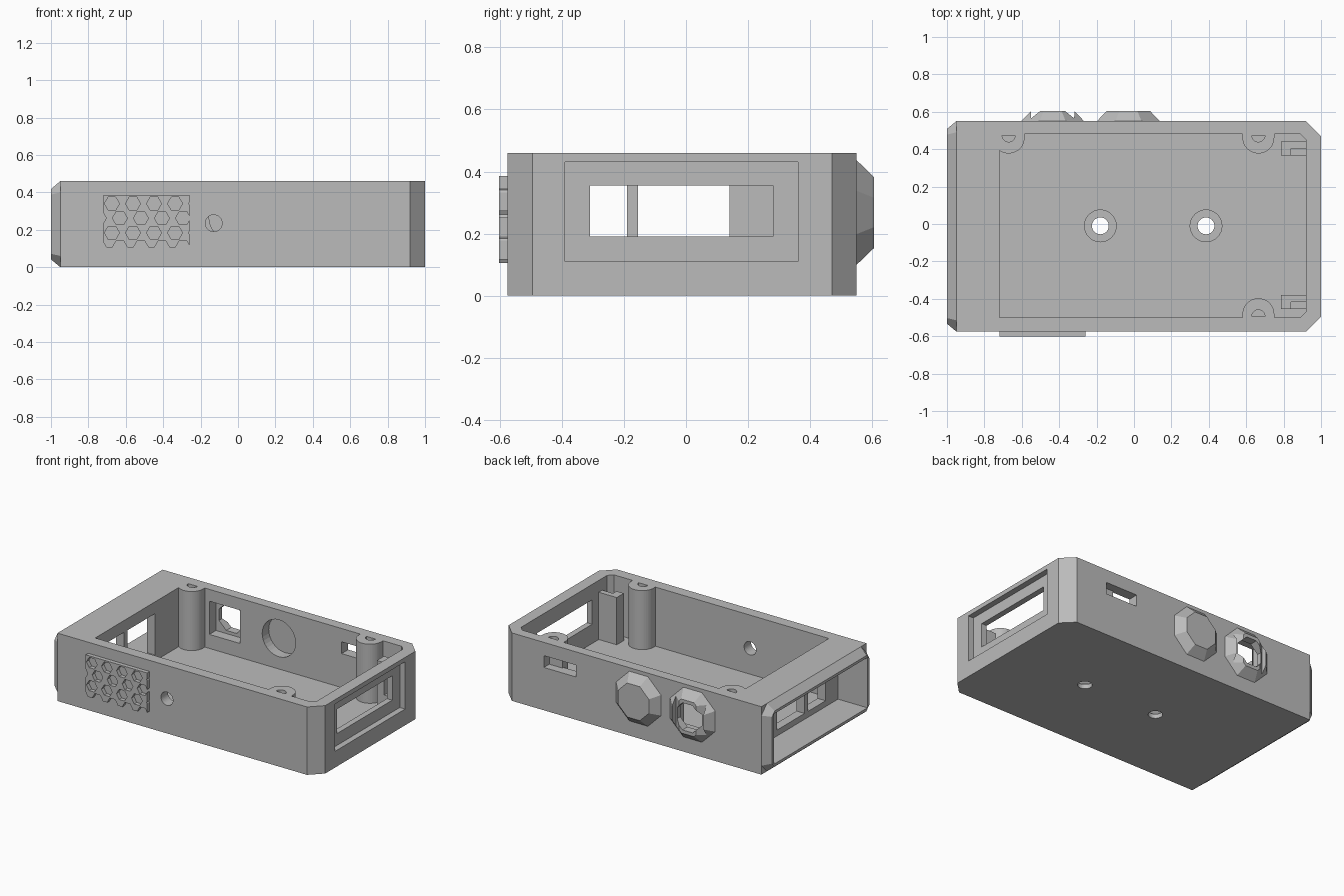
import bpy, bmesh, math
from mathutils import Vector

if "Cube" in bpy.data.objects:
    bpy.data.objects.remove(bpy.data.objects["Cube"])

grey = bpy.data.materials.new("matte grey")
grey.use_nodes = True
grey.diffuse_color = (0.5, 0.5, 0.5, 1)
grey.node_tree.nodes["Principled BSDF"].inputs["Base Color"].default_value = (0.5, 0.5, 0.5, 1)


def place(axis, u, v, w):
    """Profile point (u, v) at distance w along the axis."""
    return {"x": (w, u, v), "y": (u, w, v), "z": (u, v, w)}[axis]


def lofts(name, axis, parts):
    """Closed solids, each a list of (profile, distance) sections."""
    bm = bmesh.new()
    for sections in parts:
        rings = [[bm.verts.new(place(axis, u, v, w)) for u, v in pts] for pts, w in sections]
        n = len(rings[0])
        bm.faces.new(rings[0])
        bm.faces.new(rings[-1])
        for a, b in zip(rings, rings[1:]):
            for i in range(n):
                j = (i + 1) % n
                bm.faces.new((a[i], a[j], b[j], b[i]))
    bmesh.ops.recalc_face_normals(bm, faces=bm.faces)
    mesh = bpy.data.meshes.new(name)
    bm.to_mesh(mesh)
    bm.free()
    mesh.materials.append(grey)
    ob = bpy.data.objects.new(name, mesh)
    bpy.context.scene.collection.objects.link(ob)
    return ob


def prism(name, axis, pts, a, b):
    return lofts(name, axis, [[(pts, a), (pts, b)]])


def rect(u0, u1, v0, v1, cut=0):
    if not cut:
        return [(u0, v0), (u1, v0), (u1, v1), (u0, v1)]
    return [(u0 + cut, v0), (u1 - cut, v0), (u1, v0 + cut), (u1, v1 - cut),
            (u1 - cut, v1), (u0 + cut, v1), (u0, v1 - cut), (u0, v0 + cut)]


def ngon(u, v, r, n=32, start=0.0, sweep=math.tau):
    steps = n if sweep == math.tau else n - 1
    return [(u + r * math.cos(start + sweep * i / steps),
             v + r * math.sin(start + sweep * i / steps)) for i in range(n)]


def octagon(u, v, apothem):
    return ngon(u, v, apothem / math.cos(math.pi / 8), 8, math.pi / 8)


def boolean(ob, tool, operation="DIFFERENCE"):
    """Apply the tool to the object and discard the tool."""
    mod = ob.modifiers.new("cut", "BOOLEAN")
    mod.operation, mod.object, mod.solver = operation, tool, "EXACT"
    bpy.context.view_layer.update()
    mesh = bpy.data.meshes.new_from_object(ob.evaluated_get(bpy.context.evaluated_depsgraph_get()))
    ob.modifiers.clear()
    ob.data = mesh
    bpy.data.objects.remove(tool)


def cut(ob, axis, pts, a, b):
    boolean(ob, prism("cutter", axis, pts, a, b))


TOP, FLOOR, FRONT, BACK = 0.46, 0.06, -0.575, 0.55
IN_FRONT, IN_BACK, IN_LEFT, IN_RIGHT = -0.5, 0.48, -0.72, 0.92

# Case body with chamfered corners at one end
body = prism("case_body", "z", [(-0.95, FRONT), (0.92, FRONT), (1, FRONT + 0.08), (1, BACK - 0.08),
                                (0.92, BACK), (-0.95, BACK)], 0, TOP)

# Open tray
cut(body, "z", [(IN_LEFT, IN_FRONT), (IN_RIGHT - 0.03, IN_FRONT), (IN_RIGHT, IN_FRONT + 0.03),
                (IN_RIGHT, IN_BACK - 0.03), (IN_RIGHT - 0.03, IN_BACK), (IN_LEFT, IN_BACK)], FLOOR, 0.6)

# Tapered rim and the pocket behind it
rim = lofts("end_rim", "x", [[(rect(FRONT, BACK, 0, TOP, 0.06), -0.95),
                              (rect(FRONT + 0.042, BACK - 0.042, 0.042, TOP - 0.042, 0.03), -1)]])
pocket = rect(FRONT + 0.062, BACK - 0.062, 0.06, TOP - 0.06)
cut(rim, "x", pocket, -1.1, -0.9)
cut(body, "x", pocket, -1.1, -0.78)

# Windows in the partition
for y0, y1 in ((-0.38, -0.19), (-0.155, 0.14)):
    cut(body, "x", rect(y0, y1, 0.1, 0.38), -0.85, -0.7)

# Framed window in the chamfered end
cut(body, "x", rect(-0.39, 0.36, 0.11, 0.43), 0.96, 1.1)
cut(body, "x", rect(-0.31, 0.28, 0.19, 0.355), 0.85, 1.1)

# Floor screw holes with counterbores
for x in (-0.18, 0.385):
    cut(body, "z", ngon(x, -0.01, 0.085), 0.03, 0.1)
    cut(body, "z", ngon(x, -0.01, 0.045), -0.1, 0.1)

# Wall openings: slot, round recess, square hole and front round hole
cut(body, "y", rect(0.44, 0.68, 0.29, 0.37), 0.4, 0.7)
cut(body, "y", ngon(-0.03, 0.268, 0.125), 0.4, 0.575)
cut(body, "y", rect(-0.55, -0.32, 0.155, 0.38), 0.4, 0.7)
cut(body, "y", ngon(-0.13, 0.235, 0.045), -0.7, -0.4)

# Screw posts with half-round holes
for name, x, y, side in (("post_back_right", -0.67, 0.462, 1), ("post_back_left", 0.665, 0.462, 1),
                         ("post_front_left", 0.665, -0.482, -1)):
    wall = y + side * 0.03
    arc = ngon(x, y, 0.085, 24, 0, -side * math.pi)
    left = max(x - 0.085, IN_LEFT - 0.01)
    arc = [(max(u, left), v) for u, v in arc]
    post = prism(name, "z", arc + [(left, wall), (x + 0.085, wall)], FLOOR - 0.005, TOP)
    hole = ngon(x, y + side * 0.012, 0.035, 16, 0, -side * math.pi)
    cut(post, "z", hole, 0.2, 0.6)
    cut(body, "z", hole, 0.2, 0.6)
    boolean(body, post, "UNION")

# Stepped board clips in the chamfered corners
for name, y0, y1 in (("clip_back", 0.365, 0.44), ("clip_front", -0.455, -0.38)):
    mid = (y0 + y1) / 2
    clip = prism(name, "z", [(0.785, y0), (0.84, y0), (0.84, mid), (IN_RIGHT, mid),
                             (IN_RIGHT, y1), (0.785, y1)], FLOOR, 0.38)
    prism(name + "_step", "z", rect(0.84, IN_RIGHT, y0, mid), FLOOR, 0.16)


def boss(name, x):
    z = 0.268
    return lofts(name, "y", [[(octagon(x, z, 0.168), BACK), (octagon(x, z, 0.115), 0.605)]])


# Closed octagonal cap and open octagonal ring on the back
boss("octagon_cap", -0.03)
ring = boss("octagon_ring", -0.435)
cut(ring, "y", octagon(-0.435, 0.268, 0.092), 0.5, 0.7)
for s in (-1, 1):
    notch = [(-0.435 + s * u, v) for u, v in ((0.118, 0.62), (0.115, 0.565), (0.065, 0.605), (0.065, 0.62))]
    cut(ring, "z", notch, 0, 0.5)

# Honeycomb grille on the front
grille = prism("honeycomb_grille", "y", rect(-0.72, -0.26, 0.105, 0.385), -0.602, FRONT)
cells = []
for row in range(4):
    for col in range(5):
        x = -0.674 + 0.1125 * col - (0.0 if row % 2 == 0 else 0.07)
        hexagon = ngon(x, 0.34 - 0.078 * row, 0.04, 6)
        cells.append([(hexagon, -0.65), (hexagon, -0.55)])
boolean(grille, lofts("cutter", "y", cells))
